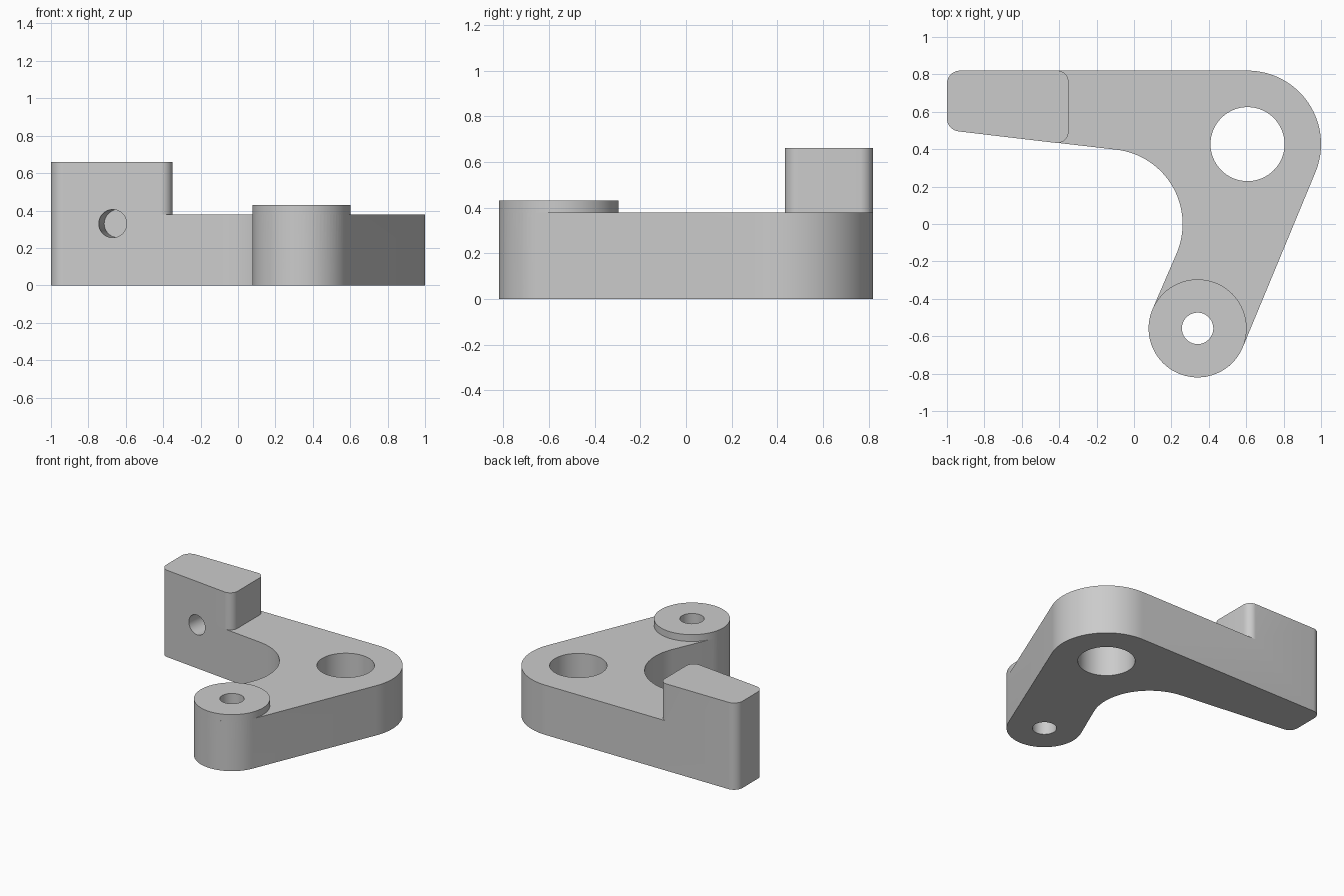
import bpy
import bmesh
from math import radians, cos, sin, pi
from mathutils import Vector, Matrix

cube = bpy.data.objects.get("Cube")
if cube:
    bpy.data.objects.remove(cube, do_unlink=True)

# Main dimensions
PLATE_TOP, BOSS_TOP, BLOCK_TOP = 0.378, 0.43, 0.66
PIVOT, PIVOT_R = (0.607, 0.427), 0.393
BOSS, BOSS_R = (0.34, -0.558), 0.262
SLANT = radians(263.3)      # outward direction of the arm's sloping front
FILLET = 0.07

grey = bpy.data.materials.new("plain grey")
grey.use_nodes = True
COLOUR = (0.6, 0.6, 0.6, 1)
grey.diffuse_color = COLOUR
grey.node_tree.nodes["Principled BSDF"].inputs["Base Color"].default_value = COLOUR


def arc(centre, r, start, end, steps=32):
    """Points along an arc, angles in degrees."""
    angles = [radians(start + (end - start) * i / steps) for i in range(steps + 1)]
    return [(centre[0] + r * cos(a), centre[1] + r * sin(a)) for a in angles]


def slant_y(x):
    return 0.497 - 0.118 * (x + 0.95)


def prism(name, outline, z0, z1):
    """Extrude a closed outline upward."""
    bm = bmesh.new()
    base = bm.faces.new([bm.verts.new((x, y, z0)) for x, y in outline])
    top = bmesh.ops.extrude_face_region(bm, geom=[base])["geom"]
    bmesh.ops.translate(bm, vec=(0, 0, z1 - z0),
                        verts=[v for v in top if isinstance(v, bmesh.types.BMVert)])
    bmesh.ops.recalc_face_normals(bm, faces=bm.faces)
    mesh = bpy.data.meshes.new(name)
    bm.to_mesh(mesh)
    bm.free()
    mesh.materials.append(grey)
    obj = bpy.data.objects.new(name, mesh)
    bpy.context.collection.objects.link(obj)
    return obj


def combine(target, tool, operation):
    """Apply a boolean and discard the tool object."""
    tool.hide_render = True
    mod = target.modifiers.new(operation.title(), 'BOOLEAN')
    mod.operation, mod.solver, mod.object = operation, 'EXACT', tool
    bpy.context.view_layer.objects.active = target
    bpy.ops.object.modifier_apply(modifier=mod.name)
    bpy.data.objects.remove(tool, do_unlink=True)


def circle(centre, r, sides=64):
    return arc(centre, r, 0, 360, sides)[:-1]


# Rounded end shared by the arm and the raised block
left = -1 + FILLET
arm_end = (arc((left, 0.82 - FILLET), FILLET, 90, 180, 10)
           + arc((left, slant_y(left) + FILLET), FILLET, 180, 263.3, 10))

# Bell-crank plate
plate_outline = (arc(BOSS, BOSS_R, 156.5, 337.4, 40)
                 + arc(PIVOT, PIVOT_R, -22.6, 90, 32)
                 + arm_end
                 + arc((-0.14, 0), 0.4, 83.3, -23.5, 32))
lever = prism("bell_crank_lever", plate_outline, 0, PLATE_TOP)

# Raised block on the arm's end
right, r = -0.41, 0.06
block_outline = (arm_end
                 + arc((right, slant_y(right) + r), r, 263.3, 360, 10)
                 + arc((right, 0.82 - r), r, 0, 90, 10))
combine(lever, prism("raised_block", block_outline, PLATE_TOP, BLOCK_TOP), 'UNION')

# Round boss on the short arm
combine(lever, prism("boss", circle(BOSS, BOSS_R, 96), PLATE_TOP, BOSS_TOP), 'UNION')

# Through holes
combine(lever, prism("pivot_bore", circle(PIVOT, 0.198), -0.1, 1), 'DIFFERENCE')
combine(lever, prism("boss_bore", circle(BOSS, 0.084), -0.1, 1), 'DIFFERENCE')

# Blind hole square to the sloping front of the block
blind = prism("blind_bore", circle((0, 0), 0.075, 48), -0.25, 0.1)
outward = Vector((cos(SLANT), sin(SLANT), 0))
blind.matrix_world = (Matrix.Translation((-0.67, slant_y(-0.67), 0.33))
                      @ outward.to_track_quat('Z', 'Y').to_matrix().to_4x4())
bpy.context.view_layer.update()
combine(lever, blind, 'DIFFERENCE')

# Smooth curved walls, crisp edges
bpy.ops.object.select_all(action='DESELECT')
lever.select_set(True)
bpy.context.view_layer.objects.active = lever
bpy.ops.object.shade_smooth_by_angle(angle=radians(30))
